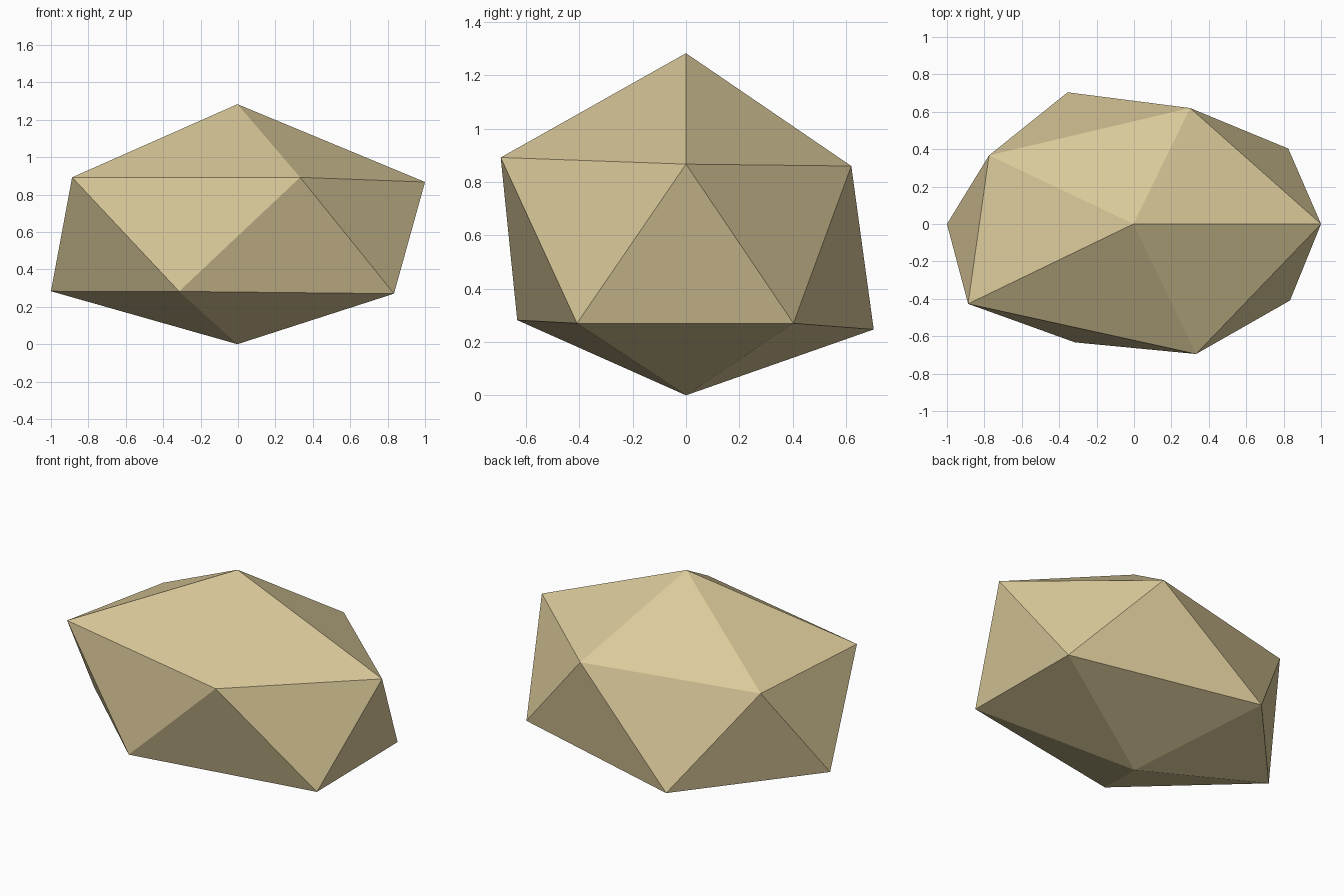
import bpy
import bmesh

default_cube = bpy.data.objects.get("Cube")
if default_cube:
    bpy.data.objects.remove(default_cube, do_unlink=True)

# Sandstone material
stone = bpy.data.materials.new("sandstone_tan")
stone.use_nodes = True
tan = (0.70, 0.585, 0.32, 1.0)
stone.diffuse_color = tan
bsdf = stone.node_tree.nodes["Principled BSDF"]
bsdf.inputs["Base Color"].default_value = tan
bsdf.inputs["Roughness"].default_value = 0.9

# Rock corners: two staggered rings, counter-clockwise from the +x side
upper_ring = [(1.0, 0.0, 0.867), (0.30, 0.62, 0.86), (-0.775, 0.367, 0.855),
              (-0.887, -0.427, 0.892), (0.332, -0.695, 0.892)]
lower_ring = [(0.825, 0.403, 0.27), (-0.355, 0.704, 0.247), (-1.0, 0.0, 0.283),
              (-0.315, -0.633, 0.282), (0.834, -0.409, 0.27)]

bm = bmesh.new()
top = bm.verts.new((-0.003, 0.0, 1.283))
bottom = bm.verts.new((-0.003, 0.0, 0.0))
upper = [bm.verts.new(p) for p in upper_ring]
lower = [bm.verts.new(p) for p in lower_ring]

# Cap, zigzag band and underside of the faceted rock
for i in range(len(upper)):
    j = (i + 1) % len(upper)
    bm.faces.new((top, upper[i], upper[j]))
    bm.faces.new((upper[i], lower[i], upper[j]))
    bm.faces.new((lower[i], lower[j], upper[j]))
    bm.faces.new((bottom, lower[j], lower[i]))
bmesh.ops.recalc_face_normals(bm, faces=bm.faces)

mesh = bpy.data.meshes.new("rock")
bm.to_mesh(mesh)
bm.free()
mesh.materials.append(stone)
rock = bpy.data.objects.new("rock", mesh)
bpy.context.collection.objects.link(rock)
